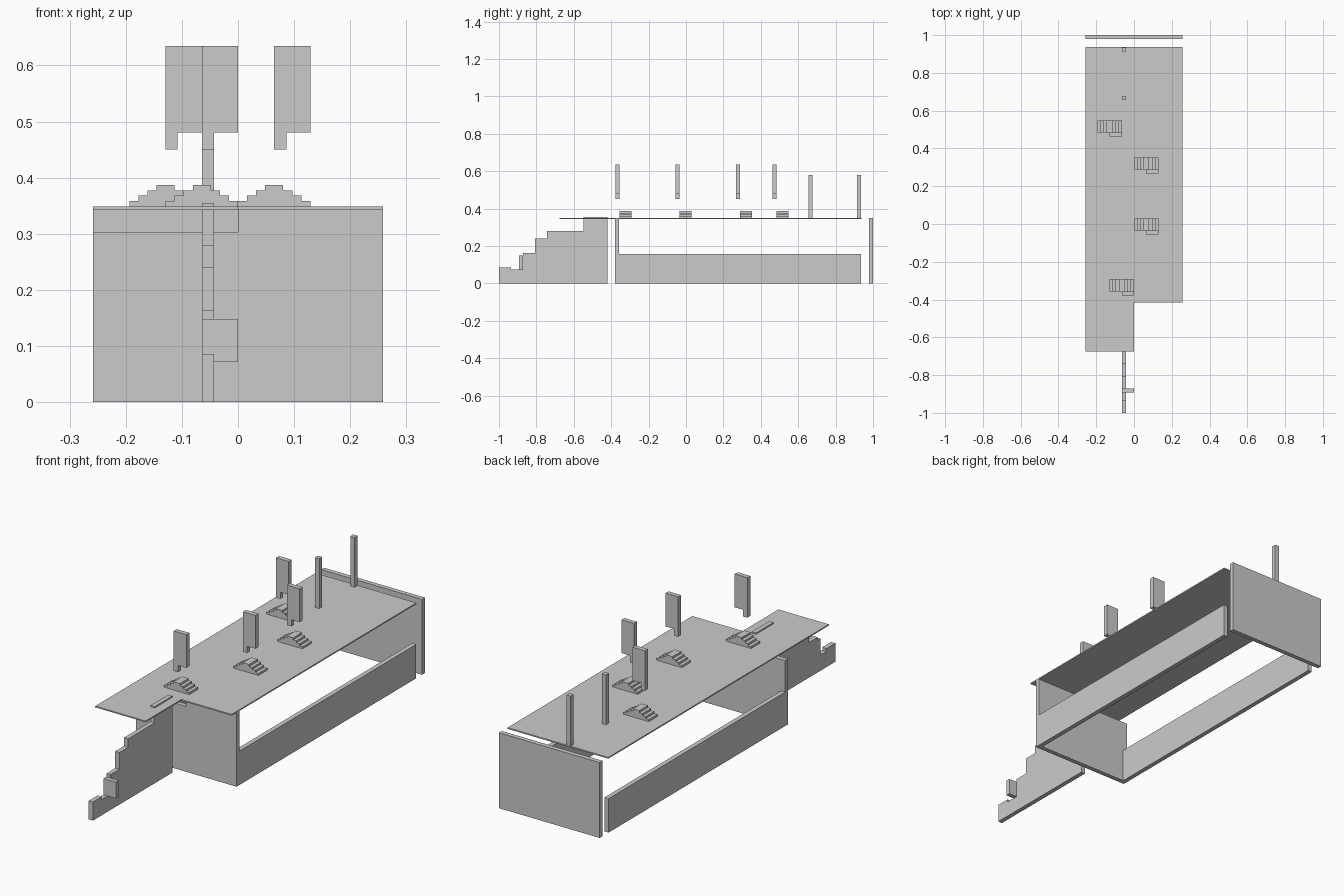
import bpy, bmesh

if "Cube" in bpy.data.objects:
    bpy.data.objects.remove(bpy.data.objects["Cube"])

U = 0.0215                      # board thickness


def box(name, x0, x1, y0, y1, z0, z1):
    extrude(name, [(x0, z0), (x1, z0), (x1, z1), (x0, z1)], 'y', y0, y1)


def extrude(name, pts, axis, a, b):
    """Extrude a 2D profile along an axis from a to b."""
    place = {'x': lambda p, t: (t, p[0], p[1]),
             'y': lambda p, t: (p[0], t, p[1]),
             'z': lambda p, t: (p[0], p[1], t)}[axis]
    bm = bmesh.new()
    low = [bm.verts.new(place(p, a)) for p in pts]
    high = [bm.verts.new(place(p, b)) for p in pts]
    bm.faces.new(low)
    bm.faces.new(high)
    n = len(pts)
    for i in range(n):
        j = (i + 1) % n
        bm.faces.new((low[i], low[j], high[j], high[i]))
    bmesh.ops.recalc_face_normals(bm, faces=bm.faces)
    mesh = bpy.data.meshes.new(name)
    bm.to_mesh(mesh)
    bm.free()
    bpy.context.collection.objects.link(bpy.data.objects.new(name, mesh))


W, TOP = 0.258, 0.349

# deck plate, with one half reaching forward over the stair
extrude("deck", [(-W, -0.676), (0, -0.676), (0, -0.415), (W, -0.415),
                 (W, 0.937), (-W, 0.937)], 'z', 0.343, TOP)

# end walls and low side walls
extrude("front_wall", [(-W, 0), (W, 0), (W, 0.343), (0, 0.343),
                       (0, 0.303), (-W, 0.303)], 'y', -0.379, -0.3575)
box("back_wall", -W, W, 1 - U, 1, 0, TOP)
box("side_wall_left", -W, -W + U, -0.3575, 0.935, 0, 0.157)
box("side_wall_right", W - U, W, -0.3575, 0.935, 0, 0.157)

# stepped stair stringer and its single tread plate
extrude("stair_stringer",
        [(-1, 0), (-0.419, 0), (-0.419, 0.355), (-0.548, 0.355),
         (-0.548, 0.28), (-0.742, 0.28), (-0.742, 0.241), (-0.8065, 0.241),
         (-0.8065, 0.163), (-0.871, 0.163), (-0.871, 0.073),
         (-0.9355, 0.073), (-0.9355, 0.086), (-1, 0.086)],
        'x', -0.0645, -0.043)
box("stair_plate", -0.0645, 0, -0.892, -0.871, 0.072, 0.148)

# tall posts
for i, y in enumerate((0.656, 0.914)):
    box(f"post_{i + 1}", -0.0645, -0.043, y, y + U, TOP, 0.58)

# stepped mounds, each with a tabbed board floating in front
S, H = 0.0161, 0.0095
stations = [(-0.0645, -0.378), (0.0645, -0.056),
            (0.0645, 0.267), (-0.129, 0.463)]
for i, (cx, y) in enumerate(stations):
    left, right = [], []
    for k in range(4):
        half = S * (4 - k)
        left += [(cx - half, TOP + k * H), (cx - half, TOP + (k + 1) * H)]
        right += [(cx + half, TOP + k * H), (cx + half, TOP + (k + 1) * H)]
    extrude(f"mound_{i + 1}", left + right[::-1], 'y', y + U, y + 4 * U)

    extrude(f"board_{i + 1}",
            [(cx, 0.45), (cx + U, 0.45), (cx + U, 0.481),
             (cx + 0.0645, 0.481), (cx + 0.0645, 0.635), (cx, 0.635)],
            'y', y, y + U)
